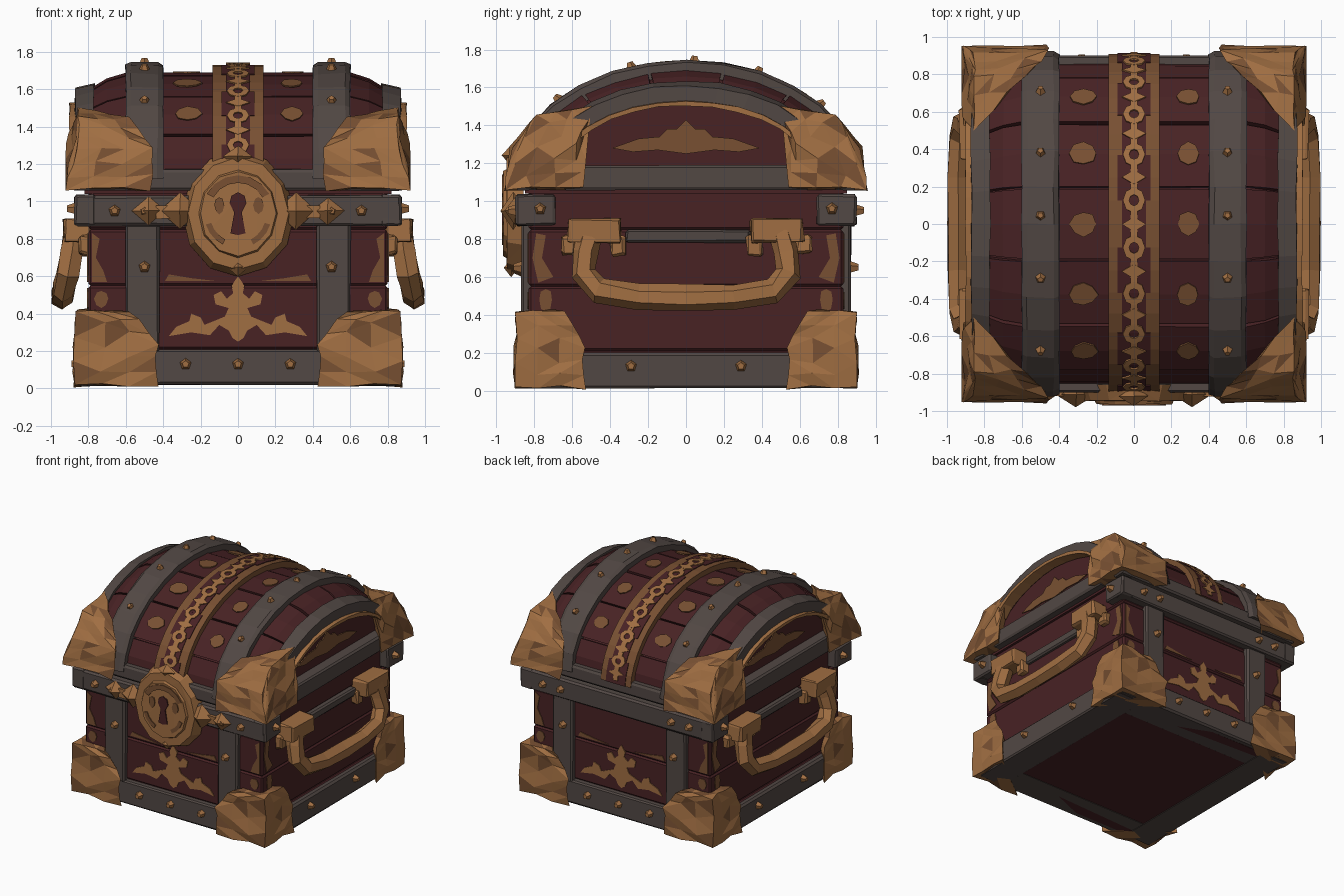
import bpy, bmesh, math, random
from mathutils import Vector, Matrix

if "Cube" in bpy.data.objects:
    bpy.data.objects.remove(bpy.data.objects["Cube"])

random.seed(4)
PI = math.pi


def mat(name, r, g, b):
    m = bpy.data.materials.new(name)
    m.diffuse_color = [((c / 255 + 0.055) / 1.055) ** 2.4 for c in (r, g, b)] + [1]
    m.use_nodes = True
    m.node_tree.nodes["Principled BSDF"].inputs["Base Color"].default_value = m.diffuse_color
    return m


WOOD = mat("dark_red_wood", 72, 34, 36)
IRON = mat("dark_iron", 82, 72, 68)
BRONZE = mat("bronze", 160, 110, 66)
DULL = mat("dull_bronze", 120, 80, 50)


def finish(name, bm, mats, bevel=0, jit=0, mx=False, my=False, speckle=0):
    """Bevel, roughen, mirror and turn a bmesh into an object."""
    if bevel:
        bmesh.ops.bevel(bm, geom=bm.edges[:], offset=bevel, segments=1, affect='EDGES')
    for v in bm.verts:
        v.co += Vector([random.uniform(-jit, jit) for _ in range(3)])
    if speckle:
        for f in bm.faces:
            f.material_index = int(random.random() < speckle)
    for on, s in ((mx, (-1, 1, 1)), (my, (1, -1, 1))):
        if on:
            d = bmesh.ops.duplicate(bm, geom=bm.verts[:] + bm.edges[:] + bm.faces[:])["geom"]
            for v in d:
                if isinstance(v, bmesh.types.BMVert):
                    v.co = Vector([a * b for a, b in zip(v.co, s)])
    bmesh.ops.recalc_face_normals(bm, faces=bm.faces[:])
    me = bpy.data.meshes.new(name)
    bm.to_mesh(me)
    bm.free()
    for m in mats:
        me.materials.append(m)
    ob = bpy.data.objects.new(name, me)
    bpy.context.collection.objects.link(ob)
    return ob


def box(bm, x0, x1, y0, y1, z0, z1):
    m = Matrix.Translation(((x0 + x1) / 2, (y0 + y1) / 2, (z0 + z1) / 2)) @ Matrix.Diagonal((x1 - x0, y1 - y0, z1 - z0, 1))
    bmesh.ops.create_cube(bm, size=1, matrix=m)


def hull(bm, pts):
    vs = [bm.verts.new(p) for p in pts]
    r = bmesh.ops.convex_hull(bm, input=vs)
    bmesh.ops.delete(bm, geom=list({v for v in r["geom_interior"] if isinstance(v, bmesh.types.BMVert)}), context='VERTS')


def ell(t, off):
    """Lid cross-section, t = 0 at the front and pi at the back."""
    return -math.cos(t) * (0.87 + off), 1.1 + math.sin(t) * (0.59 + off)


def arc_shell(bm, sections, depth, t0, t1, n):
    """Curved slab over the lid; sections are (x, offset)."""
    g = [[[bm.verts.new((x, *ell(t0 + (t1 - t0) * i / n, o - d))) for i in range(n + 1)] for d in (0, depth)] for x, o in sections]
    for a, b in zip(g, g[1:]):
        for i in range(n):
            for k in (0, 1):
                bm.faces.new((a[k][i], a[k][i + 1], b[k][i + 1], b[k][i]))
        for i in (0, n):
            bm.faces.new((a[0][i], b[0][i], b[1][i], a[1][i]))
    for s in (g[0], g[-1]):
        for i in range(n):
            bm.faces.new((s[0][i], s[0][i + 1], s[1][i + 1], s[1][i]))


# Mappings from flat ornament coordinates (u, v, height) onto the surfaces
def front(u, v, h): return (u, -0.83 - h, v)
def side(u, v, h): return (0.8 + h, u, v)
def lock_face(u, v, h): return (u, -0.965 - h, v)
def lid_top(off): return lambda u, v, h: (u, *ell(PI / 2 + v / 0.8, off + h))


def plate(bm, place, pts, h=0.006):
    a = [bm.verts.new(place(u, v, h)) for u, v in pts]
    b = [bm.verts.new(place(u, v, -0.003)) for u, v in pts]
    bm.faces.new(a)
    bm.faces.new(b[::-1])
    for i in range(len(a)):
        j = (i + 1) % len(a)
        bm.faces.new((a[i], b[i], b[j], a[j]))


def sym(half):
    return half + [(-u, v) for u, v in half[::-1] if u]


def blob(cu, cv, ru, rv, n=8, rough=0.2):
    return [(cu + ru * math.cos(2 * PI * i / n) * random.uniform(1 - rough, 1),
             cv + rv * math.sin(2 * PI * i / n) * random.uniform(1 - rough, 1)) for i in range(n)]


def ring(bm, place, cu, cv, r0, r1, n=8, a0=0, a1=2 * PI):
    for i in range(n):
        p, q = (a0 + (a1 - a0) * k / n for k in (i, i + 1))
        plate(bm, place, [(cu + r * math.cos(a), cv + r * math.sin(a)) for r, a in ((r0, p), (r1, p), (r1, q), (r0, q))])


def stud(bm, p, n, r=0.046, h=0.04):
    m = Matrix.Translation(p) @ Vector(n).to_track_quat('Z', 'Y').to_matrix().to_4x4()
    bmesh.ops.create_cone(bm, cap_ends=True, segments=5, radius1=r, radius2=r * 0.4, depth=h * 2, matrix=m)


def gem(bm, c, r):
    hull(bm, [[c[k] + (s * r[k] if k == a else 0) for k in range(3)] for a in range(3) for s in (-1, 1)])


# Chest body: stacked planks joined by narrow recessed seams
bm = bmesh.new()
for z0, z1, hx in ((0.02, 0.21, 0.81), (0.21, 0.55, 0.8), (0.55, 0.85, 0.8), (0.85, 1.06, 0.8)):
    box(bm, -hx, hx, -0.83, 0.83, z0, z1)
finish("body_planks", bm, [WOOD], bevel=0.012)

# Lid core and planks
bm = bmesh.new()
hull(bm, [(x, *ell(PI * i / 16, o)) for x, o in ((-0.79, -0.13), (-0.62, -0.035), (0.62, -0.035), (0.79, -0.13)) for i in range(17)])
box(bm, -0.82, 0.82, -0.85, 0.85, 1.04, 1.12)
finish("lid_core", bm, [WOOD])
bm = bmesh.new()
for k in range(7):
    o = random.uniform(-0.006, 0)
    arc_shell(bm, [(-0.8, o - 0.09), (-0.7, o - 0.03), (-0.6, o), (0.6, o), (0.7, o - 0.03), (0.8, o - 0.09)],
              0.08, PI * k / 7 + 0.01, PI * (k + 1) / 7 - 0.01, 2)
finish("lid_planks", bm, [WOOD], jit=0.002)

# Iron bands over the lid, end arches and their bronze lining
bm = bmesh.new()
arc_shell(bm, [(0.4, 0.04), (0.43, 0.055), (0.57, 0.055), (0.6, 0.04)], 0.1, 0.03, PI - 0.03, 14)
finish("lid_bands", bm, [IRON], jit=0.005, mx=True)
bm = bmesh.new()
arc_shell(bm, [(0.77, -0.055), (0.87, -0.08)], 0.09, 0.25, PI - 0.25, 12)
finish("end_arches", bm, [IRON], jit=0.005, mx=True)
bm = bmesh.new()
arc_shell(bm, [(0.8, -0.155), (0.9, -0.16)], 0.025, 0.55, PI - 0.55, 10)
finish("arch_lining", bm, [BRONZE], jit=0.004, mx=True)

# Decorated centre band with chain pattern
bm = bmesh.new()
arc_shell(bm, [(-0.135, 0.04), (0.135, 0.04)], 0.08, 0.05, PI - 0.05, 22)
finish("centre_band", bm, [DULL])
bm = bmesh.new()
for k in range(11):
    w = 0.075 + 0.012 * (-1) ** k
    t = 0.05 + (PI - 0.1) * (k + 0.5) / 11
    arc_shell(bm, [(-w, 0.045), (w, 0.045)], 0.03, t - 0.1382, t + 0.1382, 2)
finish("centre_band_inlay", bm, [WOOD])
bm = bmesh.new()
for k in range(10):
    v = -1.0 + 2.0 * k / 9
    ring(bm, lid_top(0.047), 0, v, 0.026, 0.06)
    plate(bm, lid_top(0.047), [(-0.02, v + 0.05), (0.02, v + 0.05), (0.02, v + 0.18), (-0.02, v + 0.18)])
    plate(bm, lid_top(0.047), [(-0.065, v + 0.11), (0, v + 0.075), (0.065, v + 0.11), (0, v + 0.145)])
finish("centre_band_chain", bm, [BRONZE])

# Painted ovals on the lid planks
bm = bmesh.new()
for k in range(1, 6):
    v = (PI * (k + 0.5) / 7 - PI / 2) * 0.8
    for x, rx in ((-0.27, 0.08), (0.29, 0.065)):
        plate(bm, lid_top(0), blob(x, v, rx, 0.068))
finish("lid_ovals", bm, [DULL])

# Iron rims and straps
bm = bmesh.new()
box(bm, -0.87, 0.87, 0.8, 0.9, 0.87, 1.03)
box(bm, -0.87, 0.87, 0.78, 0.9, 1.06, 1.17)
box(bm, -0.84, 0.84, 0.6, 0.865, 0.02, 0.21)
for s in (-1, 1):
    a, b = sorted((s * 0.42, s * 0.6))
    box(bm, a, b, 0.78, 0.87, 0.19, 0.9)
finish("front_back_straps", bm, [IRON], bevel=0.012, jit=0.004, my=True)
bm = bmesh.new()
box(bm, 0.6, 0.85, -0.84, 0.84, 0.015, 0.2)
box(bm, 0.76, 0.885, -0.65, 0.65, 1.06, 1.19)
box(bm, 0.76, 0.83, -0.32, 0.34, 0.78, 0.85)
for s in (-1, 1):
    a, b = sorted((s * 0.69, s * 0.9))
    box(bm, 0.76, 0.875, a, b, 0.87, 1.035)
finish("side_straps", bm, [IRON], bevel=0.012, jit=0.004, mx=True)

# Rough bronze corner caps
caps = {
    "lid_corners": [(0.46, 0.95, 1.065), (0.92, 0.96, 1.065), (0.92, 0.55, 1.065), (0.47, 0.92, 1.28), (0.87, 0.92, 1.28),
                    (0.58, 0.79, 1.44), (0.85, 0.79, 1.46), (0.86, 0.5, 1.5), (0.91, 0.58, 1.3)],
    "base_corners": [(0.43, 0.9, 0.014), (0.88, 0.9, 0.014), (0.88, 0.54, 0.014), (0.43, 0.9, 0.24), (0.58, 0.88, 0.42),
                     (0.86, 0.89, 0.42), (0.86, 0.64, 0.42), (0.88, 0.54, 0.22)]}
for name, pts in caps.items():
    bm = bmesh.new()
    hull(bm, pts)
    bmesh.ops.subdivide_edges(bm, edges=bm.edges[:], cuts=2, use_grid_fill=True)
    bmesh.ops.triangulate(bm, faces=bm.faces[:])
    finish(name, bm, [BRONZE, DULL], jit=0.013, mx=True, my=True, speckle=0.2)

# Lock plate with knobs
bm = bmesh.new()
for r0, r1, y0, y1 in ((0.335, 0.3, -0.86, -0.945), (0.24, 0.225, -0.93, -0.965)):
    hull(bm, [(r * 0.9 * math.sin(PI * i / 6), y, 0.935 + r * math.cos(PI * i / 6)) for r, y in ((r0, y0), (r1, y1)) for i in range(12)])
for s in (-1, 1):
    gem(bm, (s * 0.31, -0.91, 0.95), (0.11, 0.07, 0.1))
    gem(bm, (s * 0.48, -0.9, 0.95), (0.09, 0.06, 0.075))
    box(bm, *sorted((s * 0.25, s * 0.44)), -0.92, -0.86, 0.91, 0.98)
gem(bm, (0, -0.92, 1.24), (0.08, 0.05, 0.06))
gem(bm, (0, -0.92, 0.65), (0.06, 0.04, 0.05))
finish("lock_plate", bm, [BRONZE], jit=0.003)
bm = bmesh.new()
ring(bm, lock_face, 0, 0.95, 0.15, 0.19, 6, 0.5, PI - 0.5)
ring(bm, lock_face, 0, 0.93, 0.15, 0.18, 3, PI + 0.3, PI + 1.1)
ring(bm, lock_face, 0, 0.93, 0.15, 0.18, 3, -1.1, -0.3)
plate(bm, lock_face, blob(-0.1, 0.98, 0.03, 0.05))
plate(bm, lock_face, blob(0.11, 0.98, 0.03, 0.05))
finish("lock_engraving", bm, [DULL])
bm = bmesh.new()
plate(bm, lock_face, sym([(0, 1.05), (0.035, 1.03), (0.045, 0.99), (0.02, 0.94), (0.04, 0.83), (0, 0.82)]))
finish("keyhole", bm, [WOOD])

# Scroll ornament on the front and back
bm = bmesh.new()
plate(bm, front, sym([(0, 0.6), (0.035, 0.55), (0.025, 0.51), (0.06, 0.48), (0.09, 0.52), (0.13, 0.5), (0.12, 0.45), (0.05, 0.43),
                      (0.07, 0.385), (0.13, 0.36), (0.18, 0.34), (0.2, 0.38), (0.25, 0.4), (0.26, 0.36), (0.33, 0.33), (0.37, 0.28),
                      (0.25, 0.3), (0.15, 0.285), (0.1, 0.34), (0.05, 0.31), (0.03, 0.27), (0, 0.25)]))
finish("scroll_ornaments", bm, [BRONZE], my=True)

# Dull painted patches on planks and the lid ends
bm = bmesh.new()
plate(bm, front, [(0.12, 0.575), (0.39, 0.575), (0.37, 0.61), (0.25, 0.59)])
plate(bm, front, [(0.7, 0.57), (0.78, 0.57), (0.78, 0.83), (0.74, 0.8), (0.76, 0.7), (0.72, 0.63)])
plate(bm, front, blob(0.73, 0.48, 0.04, 0.05))
finish("plank_patches", bm, [DULL], mx=True, my=True)
bm = bmesh.new()
plate(bm, side, [(0.7, 0.6), (0.78, 0.57), (0.81, 0.7), (0.79, 0.83), (0.74, 0.82), (0.76, 0.7)])
plate(bm, side, blob(0.74, 0.48, 0.04, 0.07))
finish("side_patches", bm, [DULL], mx=True, my=True)
bm = bmesh.new()
plate(bm, side, sym([(0, 1.43), (0.05, 1.38), (0.1, 1.38), (0.14, 1.34), (0.25, 1.33), (0.39, 1.28), (0.28, 1.26), (0.15, 1.27), (0, 1.25)]))
finish("lid_end_ornaments", bm, [DULL], mx=True)

# Handle mounts and swinging handles
bm = bmesh.new()
for s in (-1, 1):
    box(bm, 0.78, 0.93, *sorted((s * 0.34, s * 0.62)), 0.78, 0.91)
    box(bm, 0.78, 0.86, *sorted((s * 0.32, s * 0.4)), 0.71, 0.82)
    box(bm, 0.78, 0.85, *sorted((s * 0.58, s * 0.66)), 0.72, 0.82)
finish("handle_mounts", bm, [BRONZE], bevel=0.012, jit=0.008, mx=True)
half = [(0.87, 0.5, 0.85), (0.89, 0.53, 0.73), (0.91, 0.54, 0.62), (0.935, 0.46, 0.53), (0.942, 0.25, 0.495)]
path = half + [(0.942, 0, 0.49)] + [(x, -y, z) for x, y, z in half[::-1]]
bm = bmesh.new()
rings = []
for i, p in enumerate(path):
    t = (Vector(path[min(i + 1, 10)]) - Vector(path[max(i - 1, 0)])).normalized()
    a = t.cross(Vector((1, 0, 0))).normalized()
    b = a.cross(t)
    rings.append([bm.verts.new(Vector(p) + a * 0.068 * math.cos(k * PI / 3) + b * 0.064 * math.sin(k * PI / 3)) for k in range(6)])
for r, q in zip(rings, rings[1:]):
    for k in range(6):
        bm.faces.new((r[k], r[k - 1], q[k - 1], q[k]))
bm.faces.new(rings[0])
bm.faces.new(rings[-1])
finish("handles", bm, [BRONZE], jit=0.006, mx=True)

# Bronze studs
bm = bmesh.new()
for y in (-1, 1):
    for x, z, d in ((0.5, 0.65, 0.87), (0.66, 0.95, 0.9), (0.5, 0.95, 0.9), (0.28, 0.13, 0.865)):
        stud(bm, (x, y * d, z), (0, y, 0))
    stud(bm, (0.85, y * 0.29, 0.13), (1, 0, 0))
    stud(bm, (0.875, y * 0.77, 0.96), (1, 0, 0))
for t in (0.25, 0.75, 1.25, 1.62, 2.0, 2.45, 2.9):
    stud(bm, (0.5, *ell(t, 0.05)), (0, -math.cos(t), math.sin(t)), 0.04, 0.028)
finish("studs", bm, [BRONZE], mx=True)
bm = bmesh.new()
for y in (-1, 1):
    stud(bm, (0, y * 0.865, 0.13), (0, y, 0))
finish("centre_studs", bm, [BRONZE])
